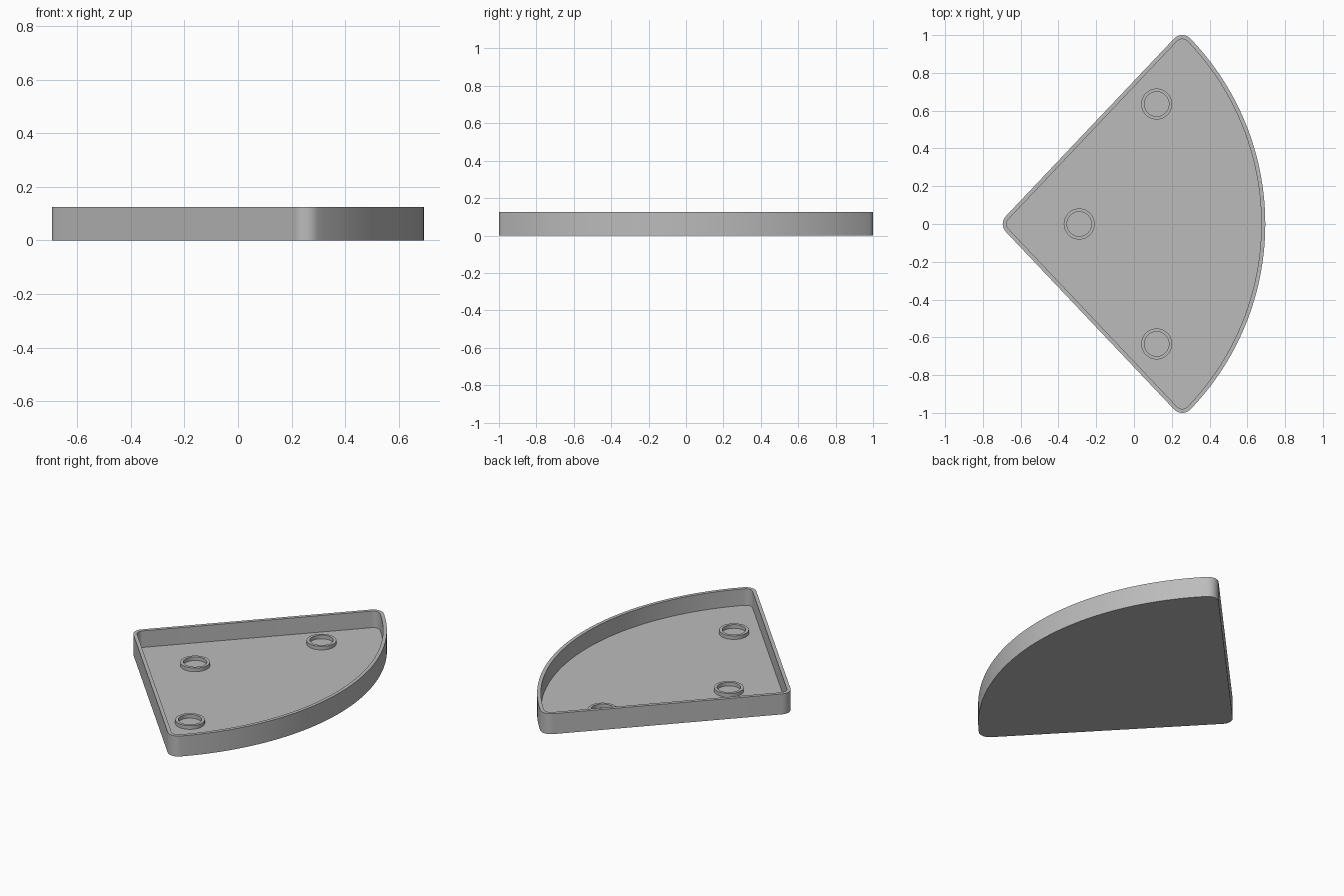
import bpy, bmesh, math

cube = bpy.data.objects.get("Cube")
if cube:
    bpy.data.objects.remove(cube, do_unlink=True)

grey = bpy.data.materials.new("plain grey")
grey.use_nodes = True
grey.diffuse_color = (0.5, 0.5, 0.5, 1)
grey.node_tree.nodes["Principled BSDF"].inputs["Base Color"].default_value = (0.5, 0.5, 0.5, 1)

HEIGHT, FLOOR, WALL = 0.125, 0.024, 0.021
RIGHT = 0.695                      # half of the depth along x
FILLET = 0.06                      # corner rounding
HALF = math.radians(46.55)         # half the opening angle

APEX = -RIGHT - FILLET * (1 / math.sin(HALF) - 1)
RADIUS = RIGHT - APEX
TIP = HALF - math.asin(FILLET / (RADIUS - FILLET))


def arc(cx, cy, radius, start, end, steps):
    return [(cx + radius * math.cos(start + (end - start) * i / steps),
             cy + radius * math.sin(start + (end - start) * i / steps))
            for i in range(steps + 1)]


def sector(inset):
    """Rounded sector outline, shrunk evenly by inset."""
    r = FILLET - inset
    tx = APEX + (RADIUS - FILLET) * math.cos(TIP)
    ty = (RADIUS - FILLET) * math.sin(TIP)
    side = HALF + math.pi / 2
    points = arc(APEX, 0, RADIUS - inset, -TIP, TIP, 72)
    points += arc(tx, ty, r, TIP, side, 12)[1:]
    points += arc(APEX + FILLET / math.sin(HALF), 0, r, side, 2 * math.pi - side, 12)
    points += arc(tx, -ty, r, -side, -TIP, 12)[:-1]
    return points


def circle(x, y, radius):
    return arc(x, y, radius, 0, 2 * math.pi, 48)[:-1]


def skin(name, levels, closed=False):
    """Join matching outlines, given as (points, z), into one solid."""
    bm = bmesh.new()
    loops = [[bm.verts.new((x, y, z)) for x, y in points] for points, z in levels]
    pairs = list(zip(loops, loops[1:]))
    if closed:
        pairs.append((loops[-1], loops[0]))
    else:
        bm.faces.new(loops[0])
        bm.faces.new(loops[-1])
    for a, b in pairs:
        for i in range(len(a)):
            j = (i + 1) % len(a)
            bm.faces.new((a[i], a[j], b[j], b[i]))
    bmesh.ops.recalc_face_normals(bm, faces=bm.faces)
    mesh = bpy.data.meshes.new(name)
    bm.to_mesh(mesh)
    bm.free()
    mesh.materials.append(grey)
    obj = bpy.data.objects.new(name, mesh)
    bpy.context.collection.objects.link(obj)
    bpy.ops.object.select_all(action='DESELECT')
    obj.select_set(True)
    bpy.context.view_layer.objects.active = obj
    bpy.ops.object.shade_smooth_by_angle(angle=math.radians(30))


# Tray: outer wall, rim, inner wall and floor
outer, inner = sector(0), sector(WALL)
skin("tray", [(outer, 0), (outer, HEIGHT), (inner, HEIGHT), (inner, FLOOR)])

# Raised rings near the three corners
RING_TOP, RING_BASE = FLOOR + 0.022, FLOOR - 0.004
for name, x, y in (("apex_ring", -0.29, 0), ("back_ring", 0.12, 0.635), ("front_ring", 0.12, -0.635)):
    wide, narrow = circle(x, y, 0.082), circle(x, y, 0.065)
    skin(name, [(wide, RING_BASE), (wide, RING_TOP), (narrow, RING_TOP), (narrow, RING_BASE)], closed=True)
